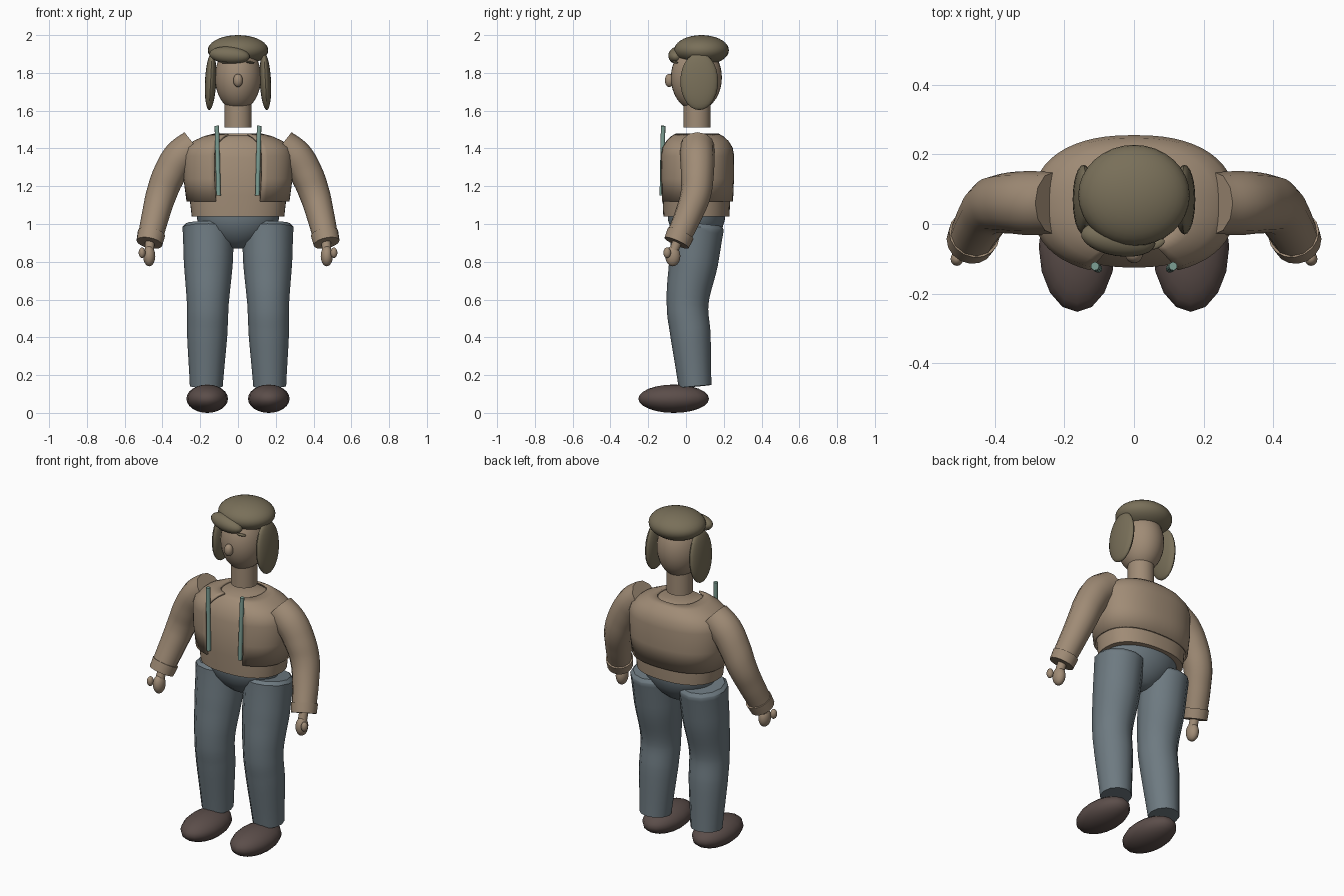
import bpy, bmesh, math
from mathutils import Vector, Matrix, Euler

cube = bpy.data.objects.get("Cube")
if cube:
    bpy.data.objects.remove(cube, do_unlink=True)


def material(name, color):
    m = bpy.data.materials.new(name)
    m.use_nodes = True
    m.diffuse_color = (*color, 1)
    m.node_tree.nodes["Principled BSDF"].inputs["Base Color"].default_value = (*color, 1)
    return m


TAN = material("warm tan", (0.35, 0.26, 0.18))
OLIVE = material("olive brown", (0.19, 0.16, 0.10))
DENIM = material("slate blue", (0.155, 0.195, 0.22))
BROWN = material("dark brown", (0.105, 0.075, 0.068))
TEAL = material("pale teal", (0.20, 0.34, 0.29))


def finish(name, mesh, mat, angle=40):
    mesh.name = name
    mesh.materials.clear()
    mesh.materials.append(mat)
    mesh.shade_smooth()
    mesh.set_sharp_from_angle(angle=math.radians(angle))
    obj = bpy.data.objects.new(name, mesh)
    bpy.context.collection.objects.link(obj)
    return obj


def from_bmesh(name, bm, mat):
    bmesh.ops.recalc_face_normals(bm, faces=bm.faces)
    mesh = bpy.data.meshes.new(name)
    bm.to_mesh(mesh)
    bm.free()
    return finish(name, mesh, mat)


def ball(name, loc, size, mat, rot=(0, 0, 0), segments=24, rings=14):
    bm = bmesh.new()
    matrix = Matrix.LocRotScale(Vector(loc), Euler(rot), Vector(size))
    bmesh.ops.create_uvsphere(bm, u_segments=segments, v_segments=rings, radius=1, matrix=matrix)
    return from_bmesh(name, bm, mat)


def rod(name, start, end, r1, r2, mat, segments=24):
    a, b = Vector(start), Vector(end)
    turn = (b - a).to_track_quat("Z", "Y")
    bm = bmesh.new()
    bmesh.ops.create_cone(bm, cap_ends=True, segments=segments, radius1=r1, radius2=r2,
                          depth=(b - a).length,
                          matrix=Matrix.LocRotScale((a + b) / 2, turn, None))
    return from_bmesh(name, bm, mat)


def tube(name, points, mat):
    """Smooth tapered tube through (x, y, z, radius) points."""
    curve = bpy.data.curves.new(name, "CURVE")
    curve.dimensions = "3D"
    curve.bevel_depth = 1
    curve.bevel_resolution = 4
    curve.resolution_u = 6
    curve.use_fill_caps = True
    spline = curve.splines.new("BEZIER")
    spline.radius_interpolation = "LINEAR"
    spline.bezier_points.add(len(points) - 1)
    for bp, (x, y, z, r) in zip(spline.bezier_points, points):
        bp.co = (x, y, z)
        bp.radius = r
        bp.handle_left_type = bp.handle_right_type = "AUTO"
    helper = bpy.data.objects.new(name + "_path", curve)
    bpy.context.collection.objects.link(helper)
    graph = bpy.context.evaluated_depsgraph_get()
    mesh = bpy.data.meshes.new_from_object(helper.evaluated_get(graph))
    bpy.data.objects.remove(helper, do_unlink=True)
    return finish(name, mesh, mat)


def body_shell(name, profile, gap, mat, power=2.35, steps=48):
    """Stack of rounded ovals (z, half width, half depth) with a front gap angle."""
    bm = bmesh.new()
    closed = gap == 0
    count = steps if closed else steps + 1
    rows = []
    for z, rx, ry in profile:
        row = []
        for i in range(count):
            t = gap + (math.tau - 2 * gap) * i / steps
            s, c = math.sin(t), -math.cos(t)
            x = math.copysign(abs(s) ** (2 / power), s) * rx
            y = math.copysign(abs(c) ** (2 / power), c) * ry
            row.append(bm.verts.new((x, y + 0.055, z)))
        rows.append(row)
    for low, high in zip(rows, rows[1:]):
        for i in range(steps):
            j = (i + 1) % count
            bm.faces.new((low[i], low[j], high[j], high[i]))
    if closed:
        bm.faces.new(rows[0])
        bm.faces.new(rows[-1])
    return from_bmesh(name, bm, mat)


# Head, neck and nose
ball("head", (0, 0.055, 1.775), (0.122, 0.135, 0.175), TAN, segments=32, rings=18)
rod("neck", (0, 0.058, 1.51), (0, 0.058, 1.64), 0.072, 0.072, TAN)
ball("nose", (0, -0.088, 1.76), (0.025, 0.024, 0.035), TAN)

# Cap of hair with a swept fringe
ball("hair_top", (0, 0.082, 1.92), (0.16, 0.145, 0.08), OLIVE, segments=32, rings=18)
ball("fringe", (-0.045, -0.042, 1.893), (0.108, 0.05, 0.046), OLIVE, rot=(0, 0.08, -0.15))

# Shirt body and open jacket
body_shell("shirt", [(1.04, 0.245, 0.175), (1.15, 0.258, 0.18), (1.35, 0.262, 0.18),
                     (1.42, 0.22, 0.15), (1.455, 0.16, 0.12), (1.47, 0.115, 0.1)], 0, TAN)
jacket = body_shell("jacket", [(1.12, 0.273, 0.194), (1.24, 0.289, 0.199), (1.36, 0.292, 0.2),
                               (1.405, 0.278, 0.192), (1.44, 0.235, 0.17),
                               (1.465, 0.18, 0.142), (1.48, 0.12, 0.115)],
                    math.radians(22), TAN)
thickness = jacket.modifiers.new("cloth", "SOLIDIFY")
thickness.thickness = 0.012
thickness.offset = -1

# Trouser seat: an oval bowl
body_shell("trouser_seat", [(0.87, 0.03, 0.025), (0.885, 0.075, 0.06), (0.92, 0.13, 0.1),
                            (0.97, 0.19, 0.135), (1.02, 0.215, 0.15), (1.05, 0.22, 0.152)],
           0, DENIM, power=2)

for side, label in ((1, "left"), (-1, "right")):
    def at(x, *rest):
        return (side * x, *rest)

    # Side hair and brow
    ball(label + "_side_hair", at(0.145, 0.07, 1.755), (0.03, 0.1, 0.152), OLIVE,
         rot=(0, -side * 0.05, 0))
    ball(label + "_eyebrow", at(0.065, -0.058, 1.856), (0.025, 0.012, 0.006), OLIVE,
         rot=(0, side * 0.1, side * 0.45))

    # Drawstring
    rod(label + "_drawstring", at(0.103, -0.128, 1.15), at(0.112, -0.121, 1.52),
        0.012, 0.012, TEAL, 12)

    # Sleeve and cuff
    tube(label + "_sleeve", [at(0.228, 0.06, 1.415, 0.09), at(0.305, 0.06, 1.355, 0.092),
                             at(0.365, 0.06, 1.26, 0.087), at(0.405, 0.052, 1.16, 0.081),
                             at(0.433, 0.018, 1.06, 0.074), at(0.462, -0.035, 0.94, 0.067)], TAN)
    rod(label + "_cuff", at(0.458, -0.028, 0.95), at(0.469, -0.05, 0.9),
        0.074, 0.07, TAN, 16)

    # Hand and thumb
    rod(label + "_wrist", at(0.466, -0.045, 0.91), at(0.47, -0.068, 0.85), 0.025, 0.025, TAN, 16)
    ball(label + "_hand", at(0.47, -0.07, 0.83), (0.032, 0.04, 0.054), TAN)
    ball(label + "_thumb", at(0.508, -0.1, 0.848), (0.018, 0.02, 0.028), TAN)

    # Trouser leg
    tube(label + "_trouser_leg", [at(0.157, 0.066, 1.003, 0.12), at(0.157, 0.064, 0.985, 0.137),
                                  at(0.157, 0.04, 0.8, 0.13), at(0.16, 0.008, 0.57, 0.11),
                                  at(0.163, 0.023, 0.42, 0.107), at(0.168, 0.048, 0.14, 0.087)],
         DENIM)

    # Shoe
    ball(label + "_shoe", at(0.163, -0.065, 0.075), (0.11, 0.187, 0.075), BROWN,
         segments=16, rings=12)
